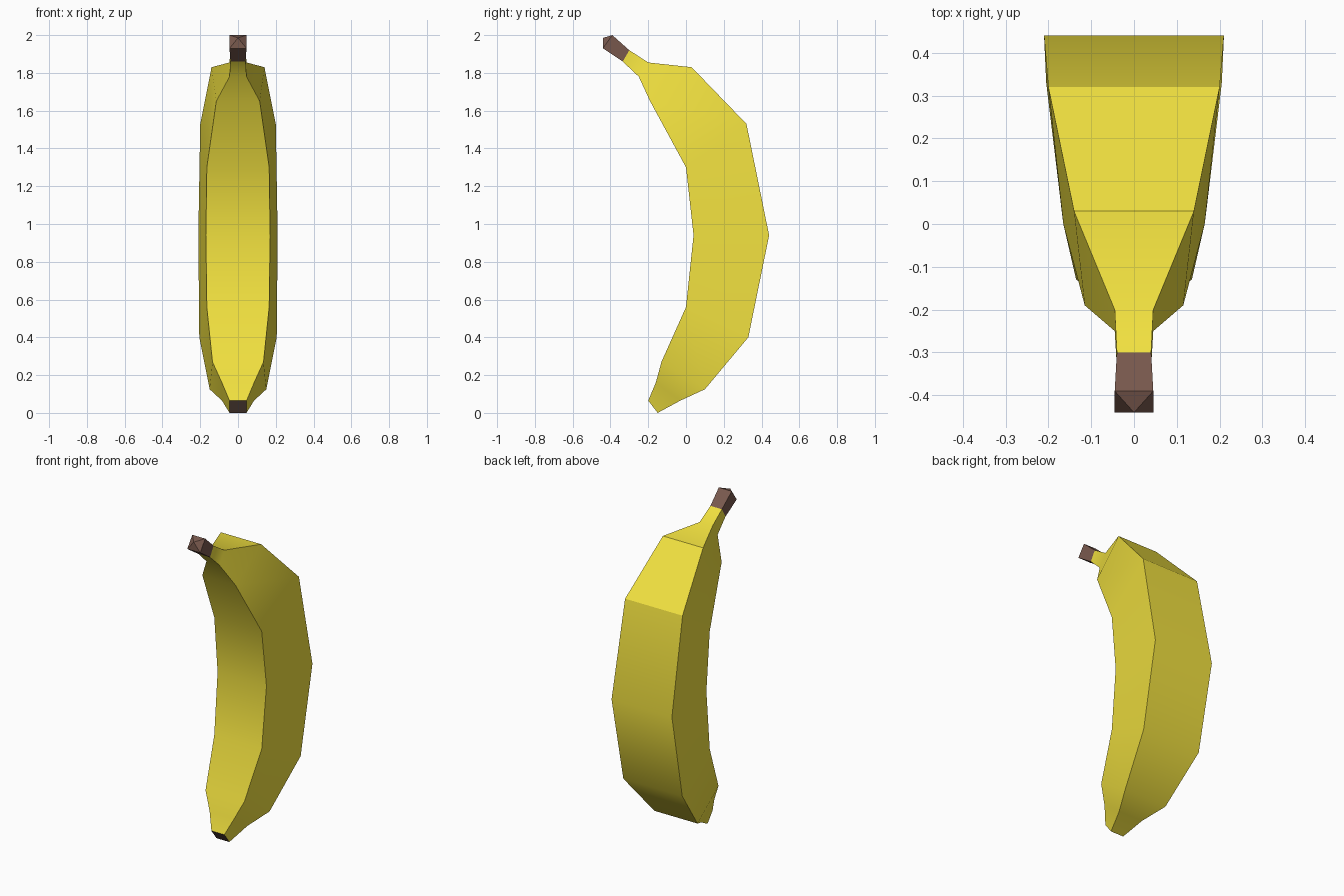
import bpy, bmesh, math

if "Cube" in bpy.data.objects:
    bpy.data.objects.remove(bpy.data.objects["Cube"])


def material(name, color):
    m = bpy.data.materials.new(name)
    m.diffuse_color = color
    m.use_nodes = True
    m.node_tree.nodes["Principled BSDF"].inputs["Base Color"].default_value = m.diffuse_color
    return m


YELLOW = material("yellow_peel", (0.88, 0.75, 0.05, 1))
BROWN = material("stem_brown", (0.19, 0.10, 0.075, 1))
DARK = material("tip_brown", (0.12, 0.07, 0.055, 1))


def loft(name, rings, mats, apex=None):
    """Four-sided loft; ring = outer (y, z, half width), inner (y, z, half width)."""
    bm = bmesh.new()
    loops = []
    for (oy, oz, ow), (iy, iz, iw) in rings:
        loops.append([bm.verts.new(p) for p in
                      ((-ow, oy, oz), (ow, oy, oz), (iw, iy, iz), (-iw, iy, iz))])
    for a, b in zip(loops, loops[1:]):
        for i in range(4):
            j = (i + 1) % 4
            bm.faces.new((a[i], a[j], b[j], b[i]))
    start = bm.faces.new(loops[0][::-1])
    start.material_index = len(mats) - 1
    if apex:
        tip = bm.verts.new(apex)
        for i in range(4):
            bm.faces.new((loops[-1][i], loops[-1][(i + 1) % 4], tip))
    else:
        bm.faces.new(loops[-1])
    bmesh.ops.recalc_face_normals(bm, faces=bm.faces[:])
    mesh = bpy.data.meshes.new(name)
    bm.to_mesh(mesh)
    bm.free()
    for m in mats:
        mesh.materials.append(m)
    ob = bpy.data.objects.new(name, mesh)
    bpy.context.collection.objects.link(ob)
    bpy.ops.object.select_all(action='DESELECT')
    ob.select_set(True)
    bpy.context.view_layer.objects.active = ob
    bpy.ops.object.shade_smooth_by_angle(angle=math.radians(30))
    return ob


# Curved fruit from the dark blossom end up to the neck
neck = ((-0.30, 1.92, 0.04), (-0.335, 1.86, 0.04))
loft("banana_body", [
    ((-0.15, 0.00, 0.045), (-0.20, 0.065, 0.045)),
    ((-0.03, 0.065, 0.085), (-0.16, 0.16, 0.085)),
    ((0.10, 0.125, 0.15), (-0.13, 0.27, 0.135)),
    ((0.33, 0.40, 0.205), (0.00, 0.56, 0.165)),
    ((0.44, 0.94, 0.21), (0.04, 0.94, 0.17)),
    ((0.32, 1.53, 0.20), (0.00, 1.30, 0.165)),
    ((0.03, 1.83, 0.14), (-0.19, 1.65, 0.115)),
    ((-0.20, 1.855, 0.045), (-0.25, 1.78, 0.045)),
    neck,
], [YELLOW, DARK])

# Cut stem with a shallow pointed end
loft("stem", [neck, ((-0.39, 2.00, 0.045), (-0.44, 1.93, 0.045))],
     [BROWN], apex=(0, -0.44, 1.985))
